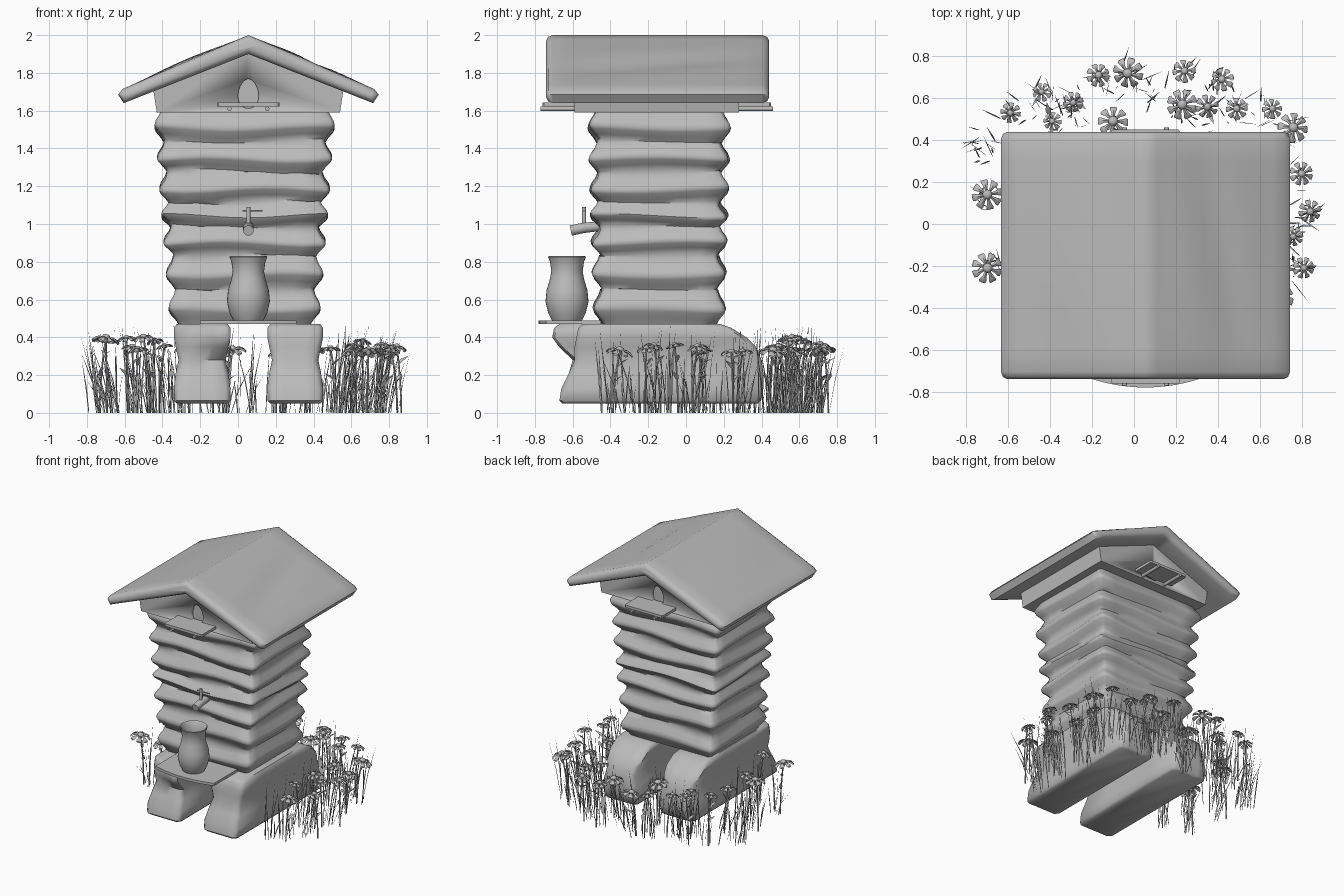
import bpy, bmesh, math, random
from mathutils import Vector

if "Cube" in bpy.data.objects:
    bpy.data.objects.remove(bpy.data.objects["Cube"])
random.seed(4)
CX = 0.055  # axis shared by roof, vase and tap

grey = bpy.data.materials.new("plain_grey")
grey.use_nodes = True
colour = (0.5, 0.5, 0.5, 1)
grey.diffuse_color = colour
grey.node_tree.nodes["Principled BSDF"].inputs["Base Color"].default_value = colour


def finish(name, bm, angle=40):
    """Turn a bmesh into a shaded, coloured object."""
    bmesh.ops.recalc_face_normals(bm, faces=bm.faces)
    mesh = bpy.data.meshes.new(name)
    bm.to_mesh(mesh)
    bm.free()
    mesh.materials.append(grey)
    mesh.shade_smooth()
    mesh.set_sharp_from_angle(angle=math.radians(angle))
    obj = bpy.data.objects.new(name, mesh)
    bpy.context.collection.objects.link(obj)
    return obj


def loft(bm, rings):
    """Skin a stack of equal rings and cap both ends."""
    rows = [[bm.verts.new(p) for p in ring] for ring in rings]
    n = len(rows[0])
    for low, high in zip(rows, rows[1:]):
        for i in range(n):
            j = (i + 1) % n
            bm.faces.new((low[i], low[j], high[j], high[i]))
    bm.faces.new(rows[0])
    bm.faces.new(rows[-1])


def part(name, rings, angle=40):
    bm = bmesh.new()
    loft(bm, rings)
    return finish(name, bm, angle)


def circle(centre, r, n=24):
    x, y, z = centre
    return [(x + r * math.cos(a), y + r * math.sin(a), z)
            for a in (math.tau * i / n for i in range(n))]


def tube(bm, path, radii, n=6):
    """Tube through points; the cross-section follows the path."""
    path = [Vector(p) for p in path]
    rings = []
    for i, p in enumerate(path):
        d = path[min(i + 1, len(path) - 1)] - path[max(i - 1, 0)]
        q = d.to_track_quat('Z', 'Y')
        rings.append([p + q @ Vector(c) for c in circle((0, 0, 0), radii[i], n)])
    loft(bm, rings)


def rounded_rect(x0, x1, y0, y1, z, c=0.03, n=8):
    """Ring with chamfered corners and n steps along each side."""
    ends = [((x0 + c, y0), (x1 - c, y0)), ((x1, y0 + c), (x1, y1 - c)),
            ((x1 - c, y1), (x0 + c, y1)), ((x0, y1 - c), (x0, y0 + c))]
    return [(a[0] + (b[0] - a[0]) * i / n, a[1] + (b[1] - a[1]) * i / n, z)
            for a, b in ends for i in range(n + 1)]


def slab(name, x0, x1, y0, y1, z0, z1):
    return part(name, [rounded_rect(x0, x1, y0, y1, z, 0.008, 1) for z in (z0, z1)])


# Hive body: stacked boards, each swelling outwards between its seams
seams = [0.47, 0.66, 0.84, 0.99, 1.12, 1.28, 1.44, 1.62]
swell_profile = [(0, 0), (0.15, 0.016), (0.32, 0.04), (0.42, 0.046), (0.55, 0.038),
                 (0.75, 0.014), (0.92, 0.002)]
rings = []
for k, (low, high) in enumerate(zip(seams, seams[1:])):
    for f, flare in swell_profile:
        z = low + (high - low) * f
        t = (z - 0.47) / 1.1
        hx, hy = 0.35 + 0.085 * t + flare, 0.3 + 0.03 * t + flare
        ring = rounded_rect(0.035 - hx, 0.035 + hx, -0.142 - hy, -0.142 + hy, z, 0.02)
        sway = 0.012 * min(1, (z - 0.47) / 0.1)
        rings.append([(x, y + 0.005 * math.sin(6 * x + 3 * k),
                       h + sway * math.sin(7 * x + 5 * y + 2.3 * k)) for x, y, h in ring])
part("hive_body", rings, 50)

# Gable box under the roof
gable = [(-0.485, 1.59), (0.485, 1.59), (0.505, 1.72), (0, 1.93), (-0.505, 1.72)]
box = part("gable_box", [[(CX + x, y, z) for x, z in gable] for y in (-0.59, 0.28)])

# Egg-shaped entrance recesses cut into both gables
bm = bmesh.new()
for wall in (-0.59, 0.28):
    egg = [(math.cos(a), math.sin(a)) for a in (math.tau * i / 24 for i in range(24))]
    loft(bm, [[(CX + 0.054 * u * (1 - 0.15 * v), wall + d, 1.69 + 0.078 * v) for u, v in egg]
              for d in (-0.03, 0.03)])
cutter = finish("entrance_cutter", bm)
cut = box.modifiers.new("entrances", "BOOLEAN")
cut.operation, cut.solver, cut.object = "DIFFERENCE", "EXACT", cutter
cut_mesh = bpy.data.meshes.new_from_object(box.evaluated_get(bpy.context.evaluated_depsgraph_get()))
box.modifiers.clear()
box.data = cut_mesh
bpy.data.objects.remove(cutter)

# Roof: thick folded slab with soft ends and gently uneven slopes
steps = [i / 12 for i in range(-12, 13)]
rings = []
stations = [(-0.74, 0.03), (-0.73, 0.01), (-0.705, 0)]
stations += [(-0.6 + 0.1 * i, 0) for i in range(10)]
stations += [(0.405, 0), (0.43, 0.01), (0.44, 0.03)]
for y, k in stations:
    swell = max(0, math.sin(math.pi * (y + 0.74) / 1.18))
    ring = []
    for s in steps:
        uneven = 0.014 * math.sin(math.pi * abs(s)) ** 2 * swell
        if s > 0:
            uneven -= 0.024 * swell * math.exp(-((s - 0.5 + 0.25 * y) / 0.13) ** 2)
        ring.append((CX + s * (0.665 - k / 2), y, 2 - 0.285 * abs(s) - k + uneven))
    ring.append((CX + 0.69 - k, y, 1.685))
    ring += [(CX + s * (0.66 - k / 2), y, 1.9 - 0.26 * abs(s) + k) for s in reversed(steps)]
    ring.append((CX - 0.69 + k, y, 1.685))
    rings.append(ring)
part("roof", rings, 50)

# Perches and their rods at both gables
for side, wall, tip in (("front", -0.59, -0.76), ("back", 0.28, 0.45)):
    out = math.copysign(1, tip)
    y0, y1 = sorted((wall - 0.02 * out, tip))
    slab(side + "_perch", CX - 0.165, CX + 0.165, y0, y1, 1.622, 1.642)
    bm = bmesh.new()
    for x in (CX - 0.1, CX + 0.1):
        tube(bm, [(x, wall - 0.02 * out, 1.61), (x, tip + 0.01 * out, 1.61)], [0.012] * 2, 10)
    finish(side + "_perch_rods", bm)

# Two heavy skid feet: height, front edge, back edge, side inset
foot = [(0.05, -0.655, 0.38, 0.015), (0.065, -0.67, 0.395, 0), (0.13, -0.66, 0.41, 0),
        (0.21, -0.62, 0.41, 0.01), (0.28, -0.59, 0.4, 0.025), (0.35, -0.59, 0.37, 0.01),
        (0.4, -0.58, 0.32, 0), (0.45, -0.57, 0.24, 0), (0.47, -0.55, 0.18, 0.015)]
for name, x0, x1, jut in (("right_foot", -0.34, -0.04, 0.14), ("left_foot", 0.155, 0.45, 0)):
    rings = []
    for z, y0, y1, inset in foot:
        ring = rounded_rect(x0 + inset, x1 - inset, y0, y1, z, 0.025, 4)
        # the inner front corner juts forward under the landing board
        push = jut * min(1, max(0, z - 0.27) / 0.12)
        rings.append([(x, y - push * (x - x0) / (x1 - x0) if y < -0.5 else y, h) for x, y, h in ring])
    part(name, rings, 50)

# Landing board with a bowed front edge
bow = [(CX + 0.255 * s, -0.74 - 0.04 * (1 - s * s)) for s in steps]
bow += [(CX + 0.255, -0.45), (CX - 0.255, -0.45)]
part("landing_board", [[(x, y, z) for x, y in bow] for z in (0.47, 0.49)])

# Hollow vase
vase = [(0.08, 0.49), (0.1, 0.53), (0.114, 0.59), (0.108, 0.65), (0.09, 0.71), (0.083, 0.75),
        (0.09, 0.8), (0.1, 0.825), (0.097, 0.83), (0.088, 0.82), (0.074, 0.75), (0.09, 0.62), (0.07, 0.52)]
part("vase", [circle((CX, -0.63, z), r, 32) for r, z in vase])

# Tap
bm = bmesh.new()
tube(bm, [(CX, -0.44, 0.99), (CX, -0.54, 0.98), (CX, -0.61, 0.965)], [0.026, 0.028, 0.028], 14)
tube(bm, [(CX, -0.54, 0.98), (CX, -0.54, 1.09)], [0.011] * 2, 10)
tube(bm, [(CX - 0.03, -0.54, 1.07), (CX + 0.075, -0.54, 1.07)], [0.005] * 2, 8)
finish("tap", bm)


def blade(bm, base, tip, width):
    """Flat leaf that bows from base to a pointed tip."""
    base, tip = Vector(base), Vector(tip)
    a = random.uniform(0, math.tau)
    side = Vector((math.cos(a), math.sin(a), 0)) * width
    flat = Vector((-side.y, side.x, 0)) * 0.3
    mid = base.lerp(tip, 0.4) + Vector((0, 0, 0.1 * (tip - base).length))
    rings = []
    for p, w in ((base, 0.6), (mid, 1), (tip, 0.1)):
        rings.append([p + side * w, p + flat * w, p - side * w, p - flat * w])
    loft(bm, rings)


def flower(bm, x, y, r):
    h = random.uniform(0.31, 0.4)
    lean = [random.uniform(-0.04, 0.04) for _ in range(2)]
    path = [(x + lean[0] * (1 - t * t), y + lean[1] * (1 - t * t), h * t)
            for t in (0, 0.25, 0.5, 0.75, 1)]
    tube(bm, path, [0.005] * 5, 5)
    # the head nods slightly
    top = Vector((x, y, h))
    nod = Vector((random.uniform(-0.25, 0.25), random.uniform(-0.25, 0.25), 1)).to_track_quat('Z', 'Y')
    dome = ((0.08, -0.3), (0.28, 0), (0.33, 0.12), (0.26, 0.27), (0.12, 0.34))
    loft(bm, [[top + nod @ Vector(c) for c in circle((0, 0, r * z), r * w, 10)] for w, z in dome])
    # paddle petals
    turn = random.random()
    for i in range(8):
        a = turn + math.tau * i / 8
        out = nod @ Vector((math.cos(a), math.sin(a), 0))
        side = nod @ Vector((-math.sin(a), math.cos(a), 0))
        up = nod @ Vector((0, 0, r))
        rings = []
        for d, w, z in ((0.2, 0.08, 0.06), (0.55, 0.13, 0.08), (0.85, 0.25, -0.06), (1, 0.22, -0.2)):
            p = top + out * d * r + up * z
            rings.append([p + side * w * r, p + up * 0.09, p - side * w * r, p - up * 0.09])
        loft(bm, rings)
    # stem leaves
    for p in path[2:4]:
        tip = Vector(p) + Vector((random.uniform(-0.06, 0.06), random.uniform(-0.06, 0.06), 0.04))
        blade(bm, p, tip, 0.013)


# Flowers around the back and both sides
large = [(-0.03, 0.72), (0.76, 0.46), (-0.7, 0.14), (-0.7, -0.21), (0.23, 0.57), (-0.1, 0.49),
         (0.69, -0.35)]
small = [(-0.59, 0.53), (-0.44, 0.63), (-0.39, 0.49), (-0.29, 0.58), (-0.17, 0.71), (0.24, 0.73),
         (0.35, 0.56), (0.42, 0.69), (0.49, 0.55), (0.66, 0.55), (0.8, 0.24), (0.84, 0.06),
         (0.76, -0.06), (0.81, -0.21), (0.63, 0.3), (0.6, 0.08), (0.62, -0.17),
         (-0.56, 0.28), (-0.53, 0), (-0.5, -0.25)]
bm = bmesh.new()
for x, y in large:
    flower(bm, x, y, 0.072)
for x, y in small:
    flower(bm, x, y, random.uniform(0.043, 0.056))
finish("flowers", bm)

# Grass tufts among the flowers, fanning outwards
bm = bmesh.new()
for x, y in large + small + [(-0.73, 0.36), (-0.78, 0.39), (-0.34, 0.6), (0.1, 0.66), (0.6, -0.42)]:
    for _ in range(9):
        gx, gy = x * 0.94 + random.gauss(0, 0.035), y * 0.94 + random.gauss(0, 0.035)
        tip = (gx * 1.06 + random.gauss(0, 0.035), gy * 1.04 + random.gauss(0, 0.035),
               random.uniform(0.15, 0.46))
        blade(bm, (gx, gy, 0), tip, 0.004)
finish("grass", bm)
